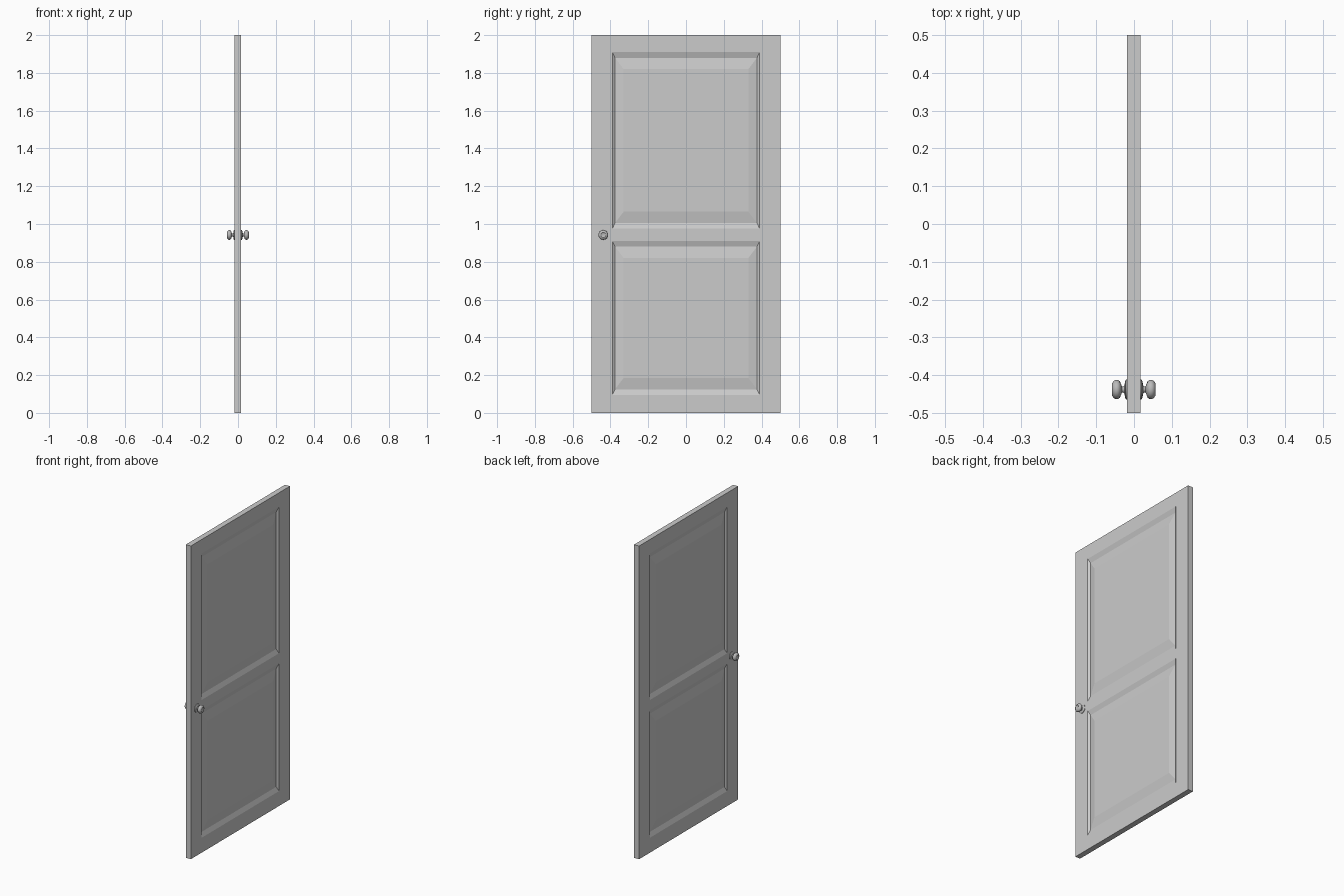
import bpy, bmesh, math
from mathutils import Matrix

if "Cube" in bpy.data.objects:
    bpy.data.objects.remove(bpy.data.objects["Cube"])


def material(name, c):
    m = bpy.data.materials.new(name)
    m.diffuse_color = (c, c, c, 1)
    m.use_nodes = True
    m.node_tree.nodes["Principled BSDF"].inputs["Base Color"].default_value = m.diffuse_color
    return m


paint = material("grey paint", 0.6)
metal = material("knob grey", 0.5)


def finish(name, bm, mat):
    me = bpy.data.meshes.new(name)
    bmesh.ops.remove_doubles(bm, verts=bm.verts, dist=0.00005)
    bmesh.ops.recalc_face_normals(bm, faces=bm.faces)
    bm.to_mesh(me)
    bm.free()
    me.materials.append(mat)
    ob = bpy.data.objects.new(name, me)
    bpy.context.collection.objects.link(ob)
    return ob


# Door slab: each face is a grid whose two middle cells become raised panels
X0, X1 = -0.018, 0.0168
YS = (-0.5, -0.39, 0.39, 0.5)
ZS = (0, 0.095, 0.91, 0.975, 1.91, 2)
# panel rings: side inset, top/bottom inset, depth below the surface
RINGS = ((0, 0, 0), (0.014, 0.03, 0.01), (0.06, 0.09, 0.0))
bm = bmesh.new()


def quad(*pts):
    bm.faces.new([bm.verts.new(p) for p in pts])


def rect(x, y0, y1, z0, z1):
    return [(x, y0, z0), (x, y1, z0), (x, y1, z1), (x, y0, z1)]


for face_x, inward, lift in ((X0, 1, 0.0004), (X1, -1, 0)):
    for i in range(3):
        for j in range(5):
            y0, y1, z0, z1 = YS[i], YS[i + 1], ZS[j], ZS[j + 1]
            if i != 1 or j not in (1, 3):
                quad(*rect(face_x, y0, y1, z0, z1))
                continue
            loops = [rect(face_x + inward * (d - (lift if k == 2 else 0)),
                          y0 + a, y1 - a, z0 + b, z1 - b)
                     for k, (a, b, d) in enumerate(RINGS)]
            for p, q in zip(loops, loops[1:]):
                for n in range(4):
                    m = (n + 1) % 4
                    quad(p[n], p[m], q[m], q[n])
            quad(*loops[-1])
# Slab edges
for i in range(3):
    for z in (0, 2):
        quad((X0, YS[i], z), (X1, YS[i], z), (X1, YS[i + 1], z), (X0, YS[i + 1], z))
for j in range(5):
    for y in (-0.5, 0.5):
        quad((X0, y, ZS[j]), (X1, y, ZS[j]), (X1, y, ZS[j + 1]), (X0, y, ZS[j + 1]))
finish("door_panel", bm, paint)

# Knobs: lathed profile (radius, distance from door face) of rose, neck and grip
PROFILE = [(0, -0.002), (0.026, -0.002), (0.026, 0.003), (0.021, 0.006), (0.011, 0.007),
           (0.008, 0.011), (0.008, 0.014), (0.015, 0.0165), (0.022, 0.0195), (0.0255, 0.025),
           (0.0255, 0.031), (0.022, 0.0365), (0.016, 0.04), (0.013, 0.0405), (0.011, 0.039),
           (0, 0.039)]
for name, x, side in (("left_knob", X0, -1), ("right_knob", X1, 1)):
    bm = bmesh.new()
    verts = [bm.verts.new((x + side * d, r, 0)) for r, d in PROFILE]
    edges = [bm.edges.new(e) for e in zip(verts, verts[1:])]
    bmesh.ops.spin(bm, geom=verts + edges, cent=(0, 0, 0), axis=(1, 0, 0),
                   angle=math.tau, steps=24, use_duplicate=False)
    bmesh.ops.transform(bm, matrix=Matrix.Translation((0, -0.438, 0.942)), verts=bm.verts)
    ob = finish(name, bm, metal)
    bpy.ops.object.select_all(action='DESELECT')
    ob.select_set(True)
    bpy.context.view_layer.objects.active = ob
    bpy.ops.object.shade_smooth_by_angle(angle=math.radians(40))
